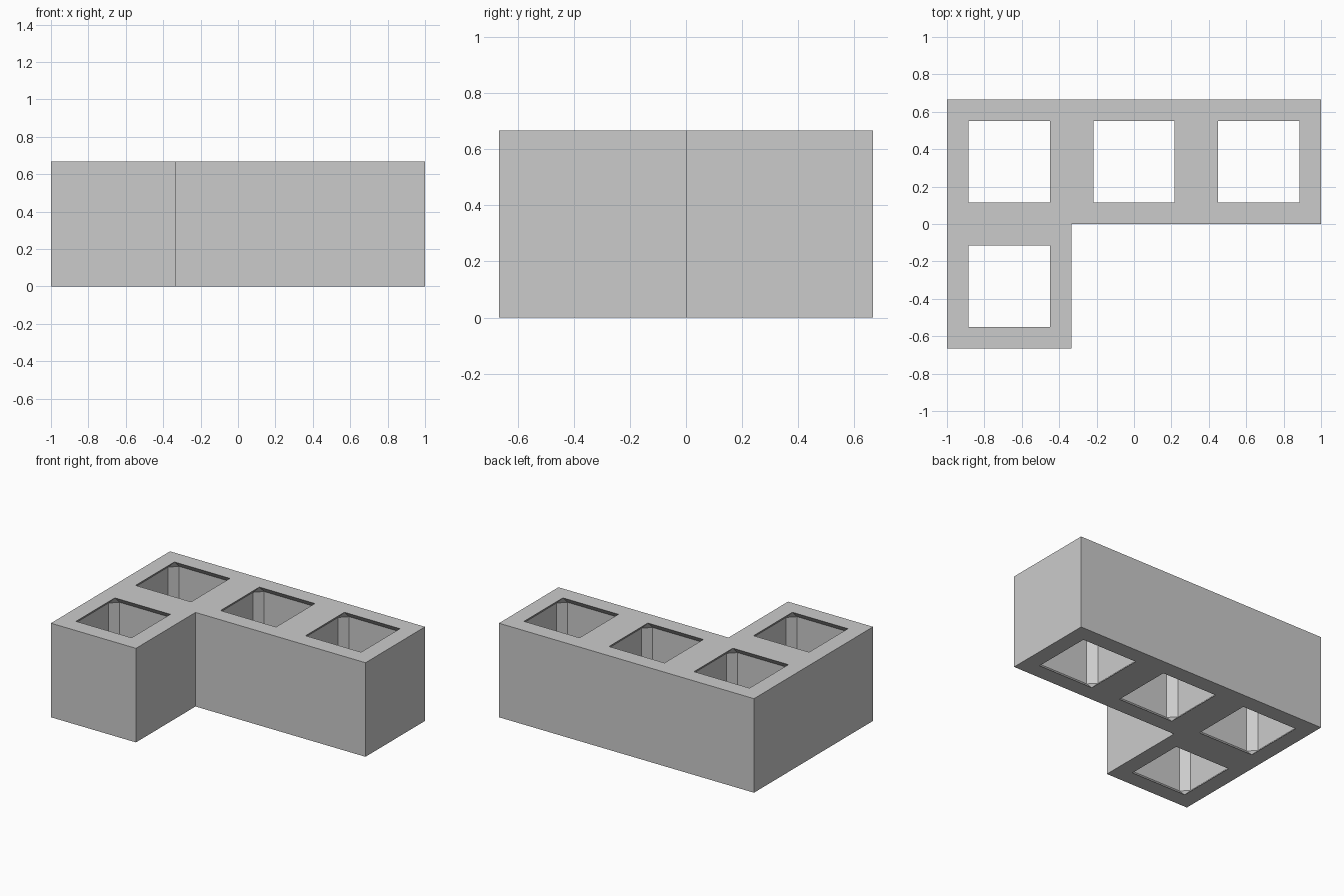
import bpy
import bmesh
from mathutils import Matrix, Vector

default = bpy.data.objects.get("Cube")
if default:
    bpy.data.objects.remove(default, do_unlink=True)

CELL = 2 / 3          # side of one cubic cell
CAVITY = 0.535        # inner width of each hollow
CHAMFER = 0.051       # bevel on every edge of the hollow
CENTRES = [(-CELL, CELL / 2), (0, CELL / 2), (CELL, CELL / 2), (-CELL, -CELL / 2)]

grey = bpy.data.materials.new("light_grey")
grey.use_nodes = True
grey.diffuse_color = (0.6, 0.6, 0.6, 1)
grey.node_tree.nodes["Principled BSDF"].inputs["Base Color"].default_value = (0.6, 0.6, 0.6, 1)


def make_object(name, bm):
    bmesh.ops.recalc_face_normals(bm, faces=bm.faces)
    mesh = bpy.data.meshes.new(name)
    bm.to_mesh(mesh)
    bm.free()
    mesh.materials.append(grey)
    obj = bpy.data.objects.new(name, mesh)
    bpy.context.collection.objects.link(obj)
    return obj


# Solid L-shaped block, extruded from its outline
bm = bmesh.new()
outline = [(-1, -CELL), (-CELL / 2, -CELL), (-CELL / 2, 0), (1, 0), (1, CELL), (-1, CELL)]
base = bm.faces.new([bm.verts.new((x, y, 0)) for x, y in outline])
top = bmesh.ops.extrude_face_region(bm, geom=[base], use_keep_orig=True)["geom"]
bmesh.ops.translate(bm, vec=Vector((0, 0, CELL)),
                    verts=[v for v in top if isinstance(v, bmesh.types.BMVert)])
block = make_object("l_shaped_block", bm)

# Bevelled hollows, a hair taller than the block so they open at both ends
bm = bmesh.new()
for x, y in CENTRES:
    place = Matrix.Translation((x, y, CELL / 2)) @ Matrix.Diagonal((CAVITY, CAVITY, CELL + 0.002, 1))
    bmesh.ops.create_cube(bm, size=1, matrix=place)
bmesh.ops.bevel(bm, geom=bm.edges[:], offset=CHAMFER, offset_type='OFFSET',
                segments=1, affect='EDGES', profile=0.5)
cutter = make_object("hollow_cutter", bm)
cutter.hide_render = True

# Cut the hollows through the block
cut = block.modifiers.new("hollows", 'BOOLEAN')
cut.operation = 'DIFFERENCE'
cut.solver = 'EXACT'
cut.object = cutter
bpy.context.view_layer.objects.active = block
bpy.ops.object.modifier_apply(modifier=cut.name)
bpy.data.objects.remove(cutter, do_unlink=True)
